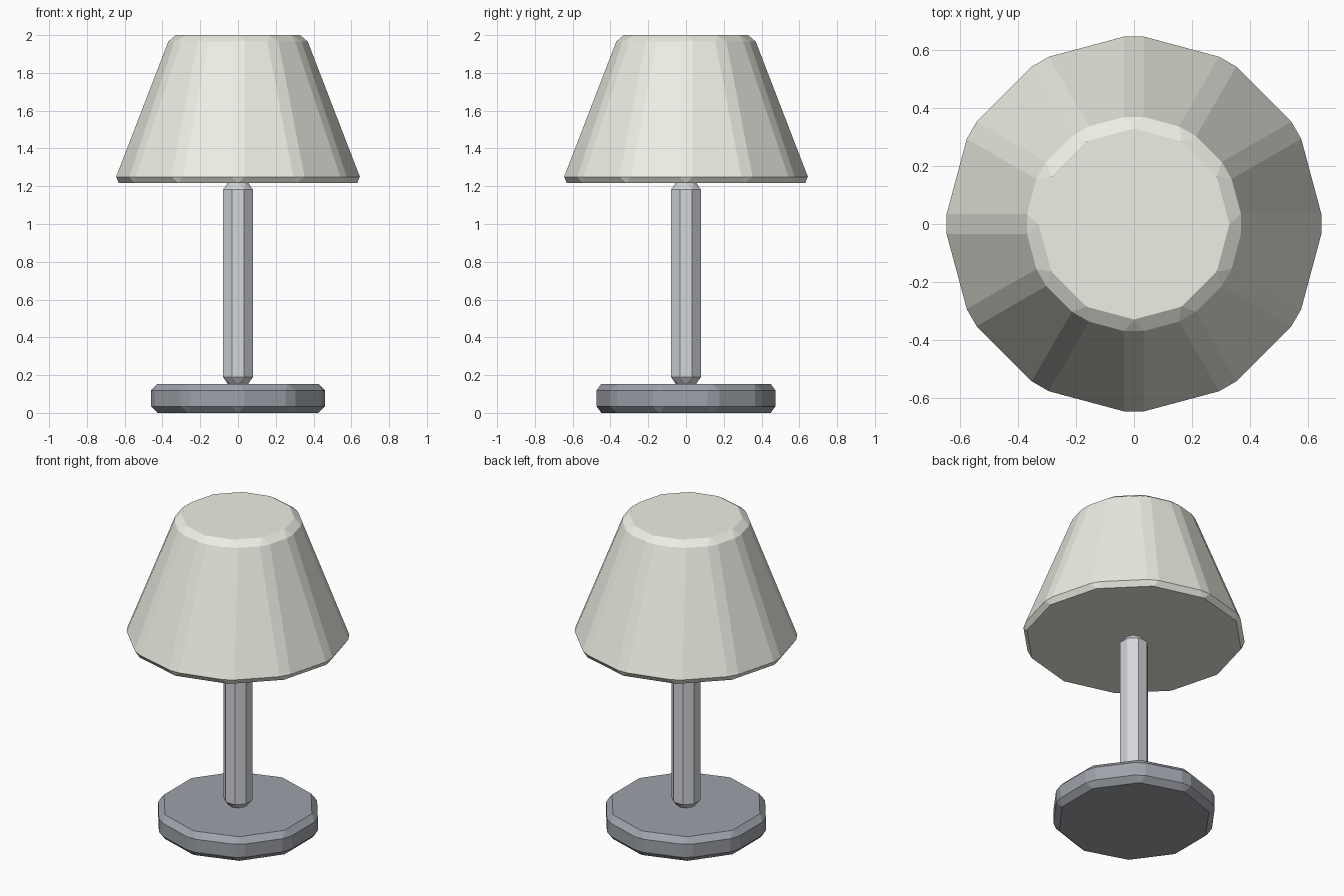
import bpy, bmesh
from mathutils import Matrix

if "Cube" in bpy.data.objects:
    bpy.data.objects.remove(bpy.data.objects["Cube"])


def material(name, rgb):
    m = bpy.data.materials.new(name)
    m.diffuse_color = (*rgb, 1)
    m.use_nodes = True
    m.node_tree.nodes["Principled BSDF"].inputs["Base Color"].default_value = m.diffuse_color
    return m


def bevelled_cone(name, sides, r_bottom, r_top, z0, z1, mat):
    bm = bmesh.new()
    bmesh.ops.create_cone(bm, cap_ends=True, segments=sides, radius1=r_bottom,
                          radius2=r_top, depth=z1 - z0,
                          matrix=Matrix.Translation((0, 0, (z0 + z1) / 2)))
    me = bpy.data.meshes.new(name)
    bm.to_mesh(me)
    bm.free()
    me.materials.append(mat)
    ob = bpy.data.objects.new(name, me)
    bpy.context.collection.objects.link(ob)
    # one-segment chamfer on every edge
    bev = ob.modifiers.new("chamfer", 'BEVEL')
    bev.width = 0.035
    bev.segments = 1
    bev.limit_method = 'NONE'
    return ob


dark = material("dark_metal", (0.34, 0.36, 0.40))
steel = material("steel", (0.66, 0.67, 0.70))
cream = material("cream", (0.86, 0.85, 0.78))

# ten-sided foot
bevelled_cone("base", 10, 0.485, 0.485, 0.0, 0.154, dark)
# eight-sided post
bevelled_cone("stem", 8, 0.0922, 0.0922, 0.154, 1.217, steel)
# twelve-sided tapered shade
bevelled_cone("shade", 12, 0.667, 0.365, 1.217, 2.0, cream)
